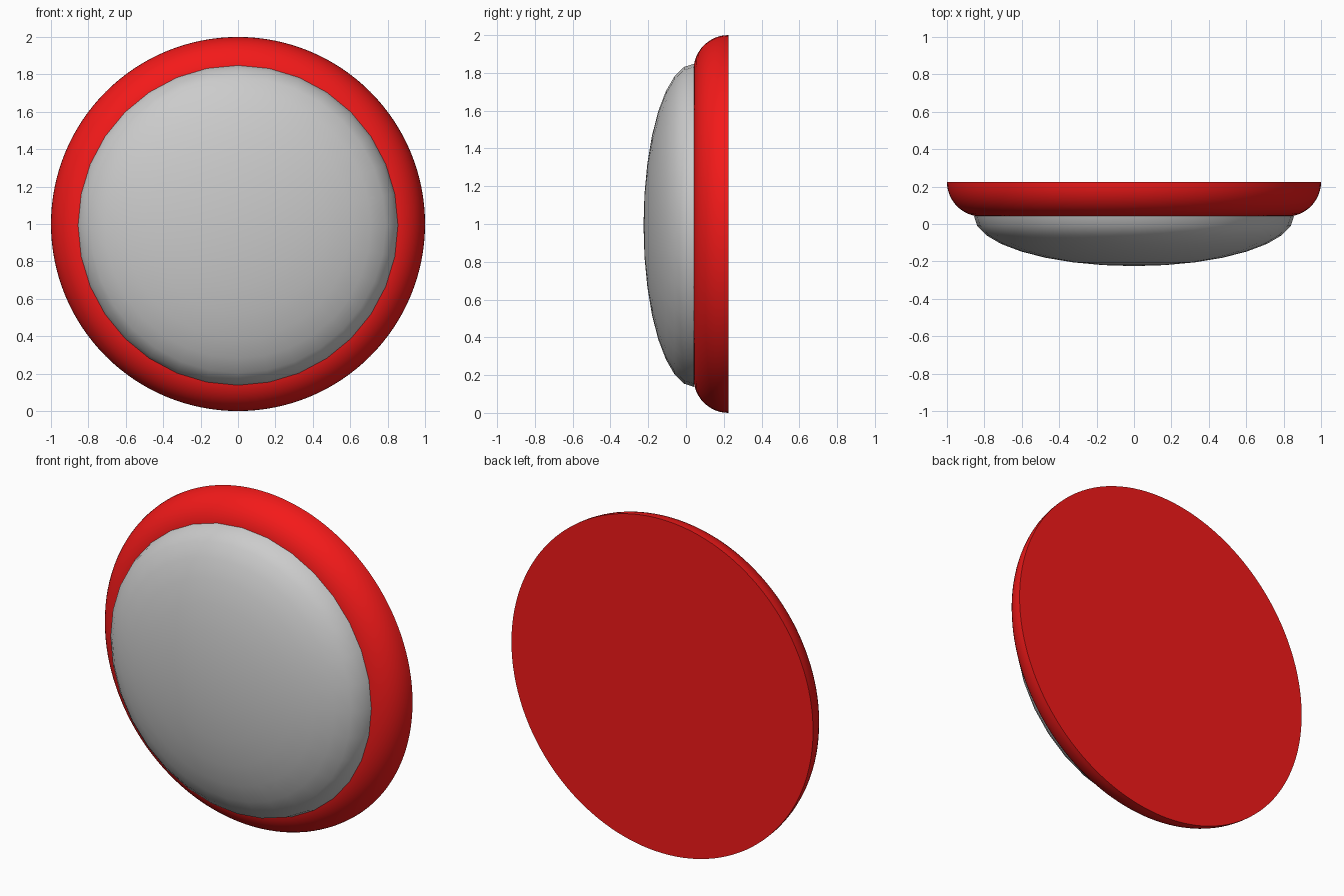
import bpy, bmesh
from math import pi, sin, cos, radians
from mathutils import Matrix

if "Cube" in bpy.data.objects:
    bpy.data.objects.remove(bpy.data.objects["Cube"])


def lathe(name, profile, sides, centre_z):
    """Spin (radius, y) points about the front-back axis."""
    bm = bmesh.new()
    rings = []
    for r, y in profile:
        if r < 1e-6:
            rings.append([bm.verts.new((0, y, centre_z))])
        else:
            rings.append([bm.verts.new((r * sin(2 * pi * i / sides), y,
                                        centre_z + r * cos(2 * pi * i / sides)))
                          for i in range(sides)])
    for a, b in zip(rings, rings[1:]):
        for i in range(sides):
            j = (i + 1) % sides
            quad = [a[i % len(a)], a[j % len(a)], b[j % len(b)], b[i % len(b)]]
            bm.faces.new(list(dict.fromkeys(quad)))
    # Flat back cap on a closed part
    if name == "base_disc":
        bm.faces.new(rings[-1])
    bmesh.ops.recalc_face_normals(bm, faces=bm.faces)
    # Make sure the front pole faces forward
    if rings[0][0].link_faces[0].normal.y > 0:
        bmesh.ops.reverse_faces(bm, faces=bm.faces)
    mesh = bpy.data.meshes.new(name)
    bm.to_mesh(mesh)
    bm.free()
    obj = bpy.data.objects.new(name, mesh)
    bpy.context.collection.objects.link(obj)
    bpy.ops.object.select_all(action='DESELECT')
    obj.select_set(True)
    bpy.context.view_layer.objects.active = obj
    bpy.ops.object.shade_smooth_by_angle(angle=radians(40))
    return obj


# Red base: flat front, quarter-round edge, flat back
R = 0.185
edge = [(1 - R + R * sin(k * pi / 24), 0.225 - R * cos(k * pi / 24))
        for k in range(13)]
base = lathe("base_disc", [(0, 0.04)] + edge, 128, 1.0)
red = bpy.data.materials.new("red")
red.diffuse_color = (0.9, 0.01, 0.01, 1)
red.use_nodes = True
red.node_tree.nodes["Principled BSDF"].inputs["Base Color"].default_value = red.diffuse_color
base.data.materials.append(red)

# Grey lens: flattened half sphere in front of the base
dome = [(0.855 * sin(k * pi / 16), 0.042 - 0.267 * cos(k * pi / 16))
        for k in range(9)]
lathe("dome_lens", dome, 32, 0.993)
